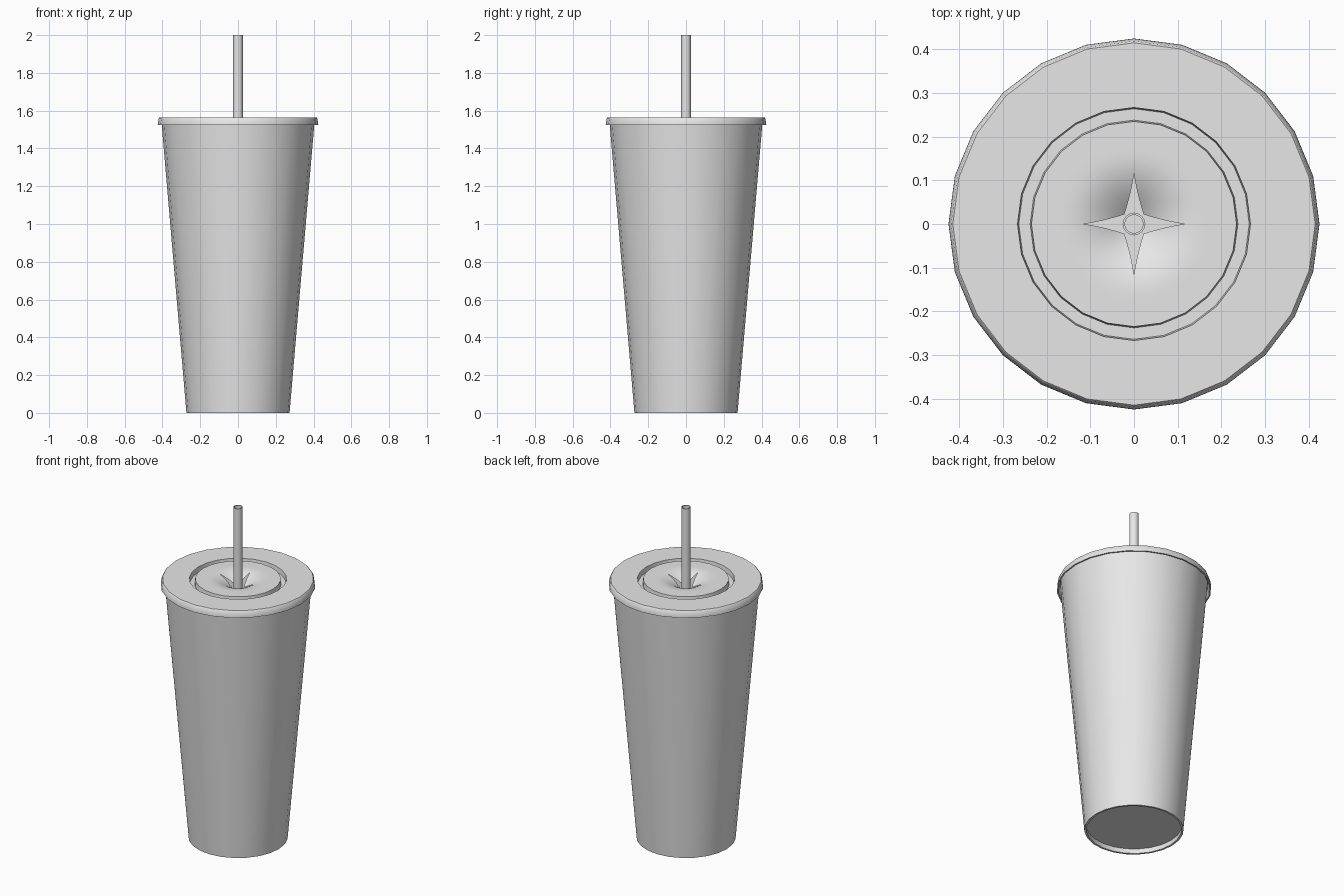
import bpy, bmesh
from math import sin, cos, pi, radians
from mathutils import Vector, Matrix

cube = bpy.data.objects.get("Cube")
if cube:
    bpy.data.objects.remove(cube)

grey = bpy.data.materials.new("plain_grey")
grey.use_nodes = True
grey.diffuse_color = (0.8, 0.8, 0.8, 1)
grey.node_tree.nodes["Principled BSDF"].inputs["Base Color"].default_value = (0.8, 0.8, 0.8, 1)

SIDES = 24
LID_TOP = 1.565
DISC_R = 0.235


def finish(name, bm):
    mesh = bpy.data.meshes.new(name)
    bm.to_mesh(mesh)
    bm.free()
    mesh.materials.append(grey)
    obj = bpy.data.objects.new(name, mesh)
    bpy.context.collection.objects.link(obj)
    bpy.ops.object.select_all(action='DESELECT')
    obj.select_set(True)
    bpy.context.view_layer.objects.active = obj
    bpy.ops.object.shade_smooth_by_angle(angle=radians(35))
    return obj


def lathe(name, profile, sides=SIDES, closed=False):
    """Spin a (radius, height) profile around the z axis."""
    bm = bmesh.new()
    verts = [bm.verts.new((r, 0, z)) for r, z in profile]
    pairs = list(zip(verts, verts[1:]))
    if closed:
        pairs.append((verts[-1], verts[0]))
    edges = [bm.edges.new(p) for p in pairs]
    bmesh.ops.spin(bm, geom=verts + edges, cent=(0, 0, 0), axis=(0, 0, 1),
                   angle=2 * pi, steps=sides, use_duplicate=False)
    bmesh.ops.remove_doubles(bm, verts=bm.verts, dist=0.0002)
    bmesh.ops.recalc_face_normals(bm, faces=bm.faces)
    return finish(name, bm)


# Tapered cup: recessed underside, outer wall, rim, inner wall and floor
lathe("cup", [(0, 0.03), (0.264, 0.03), (0.261, 0), (0.273, 0), (0.406, 1.55),
              (0.396, 1.55), (0.267, 0.04), (0, 0.04)])

# Lid ring: hanging skirt, flat top and the groove around the centre disc
lathe("lid_ring", [(0.408, 1.555), (0.417, 1.525), (0.425, 1.525), (0.424, 1.535),
                   (0.419, 1.561), (0.415, LID_TOP), (0.267, LID_TOP),
                   (0.264, 1.535), (0.238, 1.535), (DISC_R, LID_TOP),
                   (DISC_R - 0.004, LID_TOP - 0.008), (0.234, 1.53),
                   (0.27, 1.53), (0.272, 1.555)], closed=True)


# Lid disc: dips to the middle, with a four-pointed slit opened by the straw
def star_point(i):
    arm = round(i / 12)
    k = i - 12 * arm
    t = abs(k) / 6
    y = 0.022 * t ** 1.4 * (1 if k > 0 else -1)
    return Matrix.Rotation(arm * pi / 2, 3, 'Z') @ Vector((0.12 - 0.098 * t, y, 0))


def disc_height(r):
    return LID_TOP - 0.085 * max(0, 1 - r / 0.16) ** 2


bm = bmesh.new()
COUNT, STEPS = 48, 10
columns = []
for i in range(COUNT):
    a = 2 * pi * i / COUNT
    rim = DISC_R * (cos(pi / SIDES) if i % 2 else 1)
    outer = Vector((rim * cos(a), rim * sin(a), 0))
    column = []
    for s in range(STEPS + 1):
        p = star_point(i).lerp(outer, (s / STEPS) ** 1.3)
        p.z = disc_height(p.length)
        column.append(bm.verts.new(p))
    columns.append(column)
for i in range(COUNT):
    a, b = columns[i], columns[(i + 1) % COUNT]
    for s in range(STEPS):
        bm.faces.new((a[s], a[s + 1], b[s + 1], b[s]))
finish("lid_disc", bm)

# Straw: open tube reaching down to the cup floor
lathe("straw", [(0.026, 0.05), (0.026, 2), (0.021, 2), (0.021, 0.05)], sides=16, closed=True)
